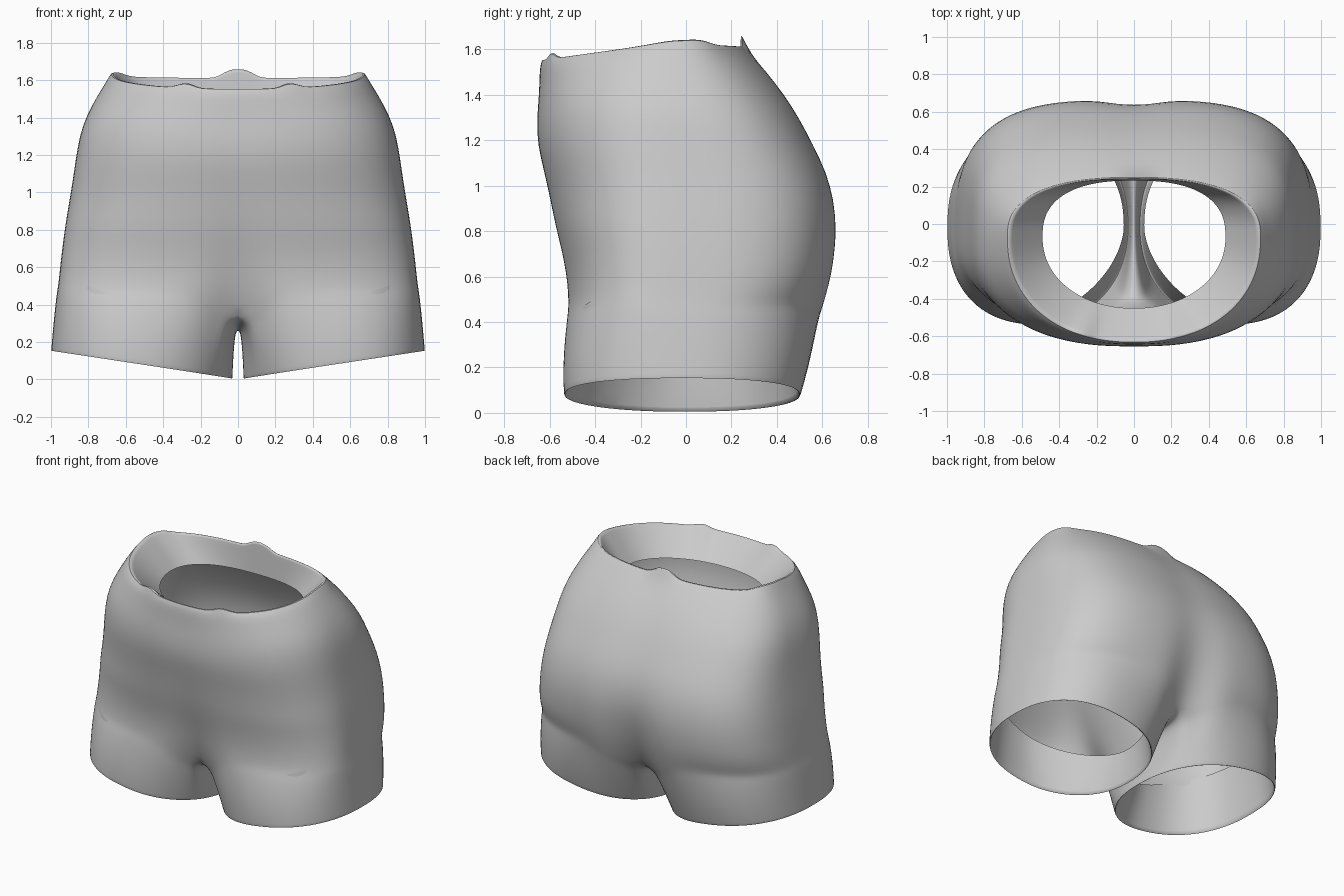
import bpy, bmesh, math
from mathutils import Vector

if "Cube" in bpy.data.objects:
    bpy.data.objects.remove(bpy.data.objects["Cube"])

M, K = 40, 14                    # columns around the hip arc, and across the inner thigh
A0, A1 = -146, 145               # hem angles where the crotch seam ends, front and back


def spow(v, p):
    return math.copysign(abs(v) ** p, v)


def bell(v, c, w, p=2):
    return math.exp(-abs((v - c) / w) ** p)


# Hip levels: z, half width, front y, back y, front squareness, back squareness, back cleft, crotch dip
LEVELS = [
    (0.48, 0.966, -0.528, 0.610, 2.8, 3.0, 0.15, 0.14),
    (0.54, 0.958, -0.528, 0.628, 2.7, 3.2, 0.10, 0.08),
    (0.62, 0.950, -0.535, 0.648, 2.6, 3.3, 0.07, 0.04),
    (0.72, 0.938, -0.555, 0.662, 2.5, 3.3, 0.045, 0.01),
    (0.82, 0.925, -0.580, 0.667, 2.5, 3.3, 0.03, 0),
    (0.94, 0.905, -0.602, 0.655, 2.4, 3.3, 0.02, 0),
    (1.06, 0.885, -0.627, 0.622, 2.4, 3.2, 0.015, 0),
    (1.18, 0.868, -0.655, 0.563, 2.4, 3.1, 0.01, 0),
    (1.30, 0.848, -0.658, 0.500, 2.4, 3.0, 0.01, 0),
    (1.40, 0.812, -0.650, 0.436, 2.4, 2.8, 0.01, 0),
    (1.50, 0.755, -0.645, 0.355, 2.3, 2.7, 0.005, 0),
    (1.57, 0.708, -0.643, 0.287, 2.3, 2.6, 0, 0),
    (1.615, 0.675, -0.632, 0.242, 2.2, 2.5, 0, 0),
]


def hip_arc(z, w, yf, yb, nf, nb, cleft, dip):
    """Half ring from front centre round the side to back centre."""
    pts = []
    yc = -0.07
    for i in range(M + 1):
        s = min(i, M - i) / (M / 2)
        th = math.pi / 2 * s ** 1.4        # columns gather near the centre line
        front = i <= M / 2
        n = nf if front else nb
        x = w * math.sin(th) ** (2 / n)
        c = max(math.cos(th), 0) if i != M / 2 else 0
        y = yc + c ** (2 / n) * ((yf - yc) if front else (yb - yc))
        y += (2 * cleft ** 1.5 if front else -cleft) * bell(x, 0, 0.16)
        # the waist slopes down towards the front
        k = min(max((z - 1.25) / 0.36, 0), 1)
        tilt = 0.02 - (0.075 if front else 0.015) * c
        pts.append(Vector((x, y, z + k * tilt - dip * bell(x, 0, 0.22))))
    return pts


def leg_ring(outer, inner, lift, slope=0.0, inner_front=2.1):
    """Closed ring at the hem, starting at the front inner corner."""
    pts = []
    for i in range(M + 1 + K):
        if i <= M:
            a = math.radians(A0 + (A1 - A0) * i / M)
        else:
            a = math.radians(A1 + (360 + A0 - A1) * (i - M) / (K + 1))
        c, s = math.cos(a), math.sin(a)
        n = 2.35 if c > 0 else (inner_front if s < 0 else 2.3)
        x = 0.515 + 0.485 * (outer if c > 0 else inner) * spow(c, 2 / n)
        y = -0.017 + 0.52 * outer * spow(s, 2 / n)
        pts.append(Vector((x, y, 0.002 + 0.148 * (x - 0.03) / 0.97 + lift + slope * x)))
    return pts


def skin(bm, rows, closed):
    for a, b in zip(rows, rows[1:]):
        n = len(a)
        for i in range(n if closed else n - 1):
            j = (i + 1) % n
            bm.faces.new((a[i], a[j], b[j], b[i]))


bm = bmesh.new()


def add(pts):
    return [bm.verts.new(p) for p in pts]


# Hips up to the waist rim, with small loops standing on the rim
hips = [hip_arc(*lv) for lv in LEVELS]
rim = hips[-1]
for i, p in enumerate(rim):
    if i < M / 2:
        p.z += 0.035 * bell(p.x, 0.28, 0.045)
    else:
        p.z += 0.05 * bell(p.x, 0, 0.09, 4)
    p.z += 0.025 * bell(p.x, 0.64, 0.05) * bell(p.y, 0.0, 0.15)

# Waist lining folded in to a smaller opening
hole = hip_arc(1.43, 0.49, -0.45, 0.232, 2.1, 2.5, 0, 0)
lining = [[p.lerp(q, t) for p, q in zip(rim, hole)] for t in (0.06, 0.5, 1)]
torso_rows = [add(r) for r in hips + lining]
skin(bm, torso_rows, False)

# Crotch seam joining front centre to back centre
f, b = hips[0][0], hips[0][-1]
seam = []
for k in range(1, K + 1):
    t = k / (K + 1)
    sag = math.sin(math.pi * t) ** 0.7
    p = b.lerp(f, t)
    seam.append(Vector((0, p.y, p.z - 0.07 * sag)))
top = hips[0] + seam
top_verts = torso_rows[0] + add(seam)

# Legs from the seam down to the hem, then the lining turned up inside
hem = leg_ring(1.0, 1.0, 0.0)
leg_rows = [top_verts]
for t in (0.1, 0.25, 0.45, 0.64, 0.82, 0.95, 1.0):
    ring = []
    for i, (p, q) in enumerate(zip(top, hem)):
        v = p.lerp(q, t)
        # thighs part quickly under the seam
        away = 0 if i > M else min(min(i, M - i) / 5, 1)
        v.x = p.x + (q.x - p.x) * t ** (0.35 + 0.45 * away)
        v.y = p.y + (q.y - p.y) * t ** 0.85
        v.y += 0.03 * (v.y + 0.017) * 4 * t * (1 - t)        # slight thigh fullness
        ring.append(v)
    leg_rows.append(add(ring))
for args in ((0.98, 0.98, 0.004, 0, 2.1), (0.955, 0.965, 0.1, 0.08, 1.9), (0.90, 0.95, 0.22, 0.2, 1.7)):
    leg_rows.append(add(leg_ring(*args)))
skin(bm, leg_rows, True)
bmesh.ops.recalc_face_normals(bm, faces=bm.faces)
# the hips must face outwards
probe = max(bm.faces, key=lambda fc: fc.calc_center_median().x)
if probe.normal.x < 0:
    bmesh.ops.reverse_faces(bm, faces=bm.faces)

mesh = bpy.data.meshes.new("shorts")
bm.to_mesh(mesh)
bm.free()
shorts = bpy.data.objects.new("shorts", mesh)
bpy.context.collection.objects.link(shorts)

# Mirror to the other side and smooth
mirror = shorts.modifiers.new("mirror", 'MIRROR')
mirror.use_clip = True
mirror.merge_threshold = 0.0005
sub = shorts.modifiers.new("smooth", 'SUBSURF')
sub.levels = sub.render_levels = 1

grey = bpy.data.materials.new("grey cloth")
grey.diffuse_color = (0.6, 0.6, 0.6, 1)
grey.use_nodes = True
grey.node_tree.nodes["Principled BSDF"].inputs["Base Color"].default_value = grey.diffuse_color
mesh.materials.append(grey)

bpy.context.view_layer.objects.active = shorts
shorts.select_set(True)
bpy.ops.object.shade_smooth_by_angle(angle=math.radians(50))
